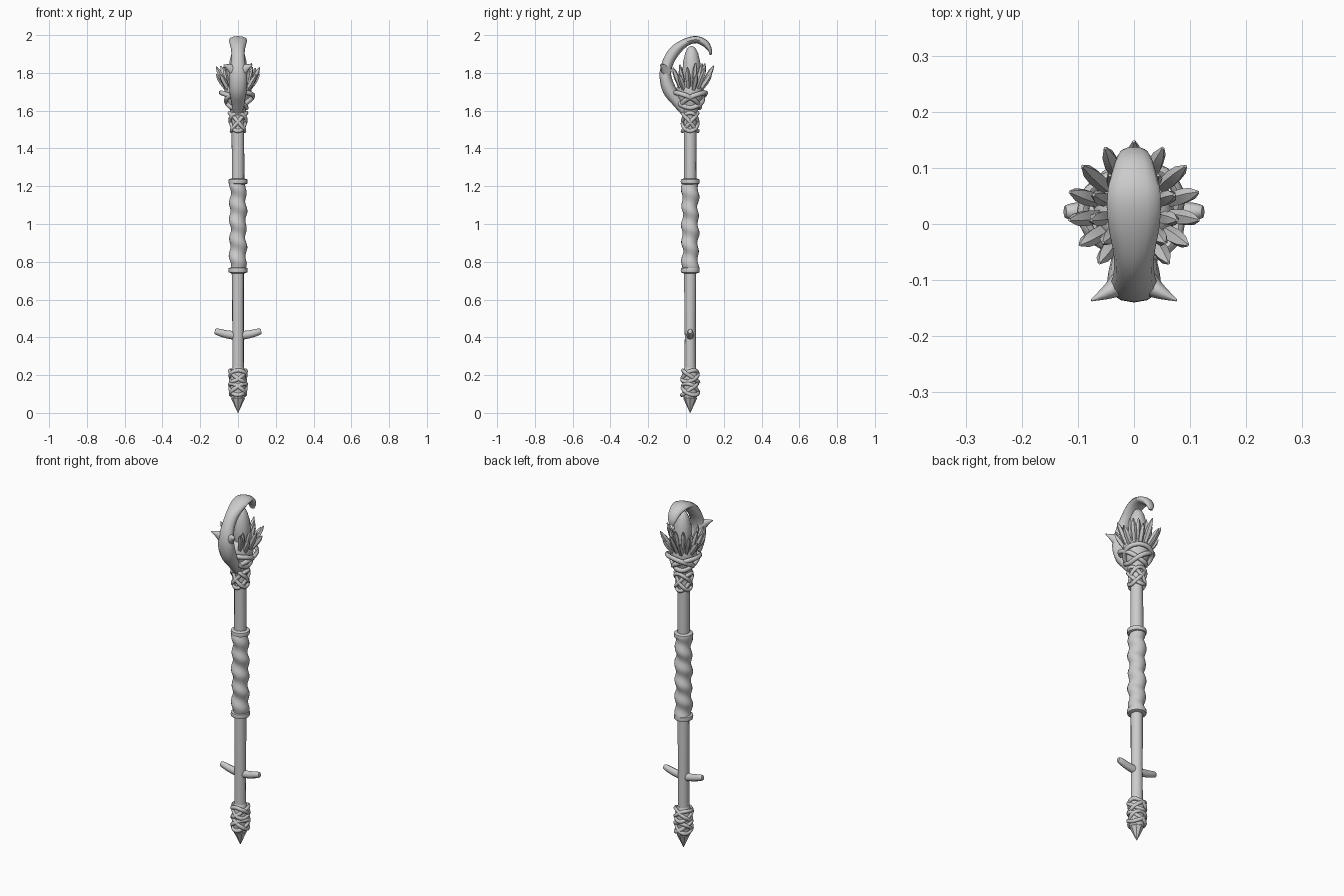
import bpy, bmesh, math, random
from mathutils import Vector, Matrix

random.seed(4)
cube = bpy.data.objects.get("Cube")
if cube:
    bpy.data.objects.remove(cube, do_unlink=True)

CY = 0.022  # shaft axis sits slightly behind the centre
AXIS = Matrix.Translation((0, CY, 0))

grey = bpy.data.materials.new("light_grey")
grey.use_nodes = True
grey.diffuse_color = (0.6, 0.6, 0.6, 1)
grey.node_tree.nodes["Principled BSDF"].inputs["Base Color"].default_value = (0.6, 0.6, 0.6, 1)


def finish(name, bm, angle=45):
    bmesh.ops.recalc_face_normals(bm, faces=bm.faces)
    me = bpy.data.meshes.new(name)
    bm.to_mesh(me)
    bm.free()
    me.materials.append(grey)
    me.shade_smooth()
    me.set_sharp_from_angle(angle=math.radians(angle))
    ob = bpy.data.objects.new(name, me)
    bpy.context.collection.objects.link(ob)
    return ob


def skin(bm, rings, closed=False):
    """Bridge successive rings of points with quads."""
    rows = [[bm.verts.new(p) for p in r] for r in rings]
    n = len(rows[0])
    for a, b in zip(rows, rows[1:] + (rows[:1] if closed else [])):
        for i in range(n):
            j = (i + 1) % n
            bm.faces.new((a[i], a[j], b[j], b[i]))
    if not closed:
        bm.faces.new(rows[0])
        bm.faces.new(rows[-1])


def lathe(name, profile, sides=14, matrix=AXIS, bump=None, angle=45):
    """Turn (radius, z) pairs about the axis; bump(angle, z) adds to the radius."""
    rings = []
    for r, z in profile:
        ring = []
        for i in range(sides):
            a = math.tau * i / sides
            rr = r + (bump(a, z) if bump else 0)
            ring.append(matrix @ Vector((rr * math.cos(a), rr * math.sin(a), z)))
        rings.append(ring)
    bm = bmesh.new()
    skin(bm, rings)
    return finish(name, bm, angle)


def smooth_path(pts, steps=4):
    """Catmull-Rom through tuples of any length."""
    out = []
    ext = [pts[0]] + pts + [pts[-1]]
    for p0, p1, p2, p3 in zip(ext, ext[1:], ext[2:], ext[3:]):
        for s in range(steps):
            t = s / steps
            out.append(tuple(b + 0.5 * t * (c - a + t * (2 * a - 5 * b + 4 * c - d + t * (3 * (b - c) + d - a)))
                             for a, b, c, d in zip(p0, p1, p2, p3)))
    return out + [pts[-1]]


def sweep(name, pts, ref, sides=10, closed=False):
    """Sweep an ellipse along (x, y, z, width towards ref, other width)."""
    ref, n, rings = Vector(ref), len(pts), []
    for k, p in enumerate(pts):
        before = pts[k - 1] if k or closed else p
        after = pts[(k + 1) % n] if k < n - 1 or closed else p
        t = (Vector(after[:3]) - Vector(before[:3])).normalized()
        u = (ref - t * ref.dot(t)).normalized()
        v = t.cross(u)
        rings.append([Vector(p[:3]) + u * p[3] * math.cos(a) + v * p[4] * math.sin(a)
                      for a in (math.tau * i / sides for i in range(sides))])
    bm = bmesh.new()
    skin(bm, rings, closed)
    return finish(name, bm, 60)


def binding(name, z, tilt, radius, flare, phase, thick=0.010):
    """A tilted loop of cord round the shaft."""
    pts = []
    for i in range(28):
        a = math.tau * i / 28
        dz = tilt * math.sin(a + phase)
        r = radius + flare * dz + 0.003 * math.sin(3 * a + phase)
        pts.append((r * math.cos(a), CY + r * math.sin(a), z + dz, thick * 1.2, thick))
    sweep(name, pts, (0, 0, 1), 7, True)


# Shaft and its pointed foot
lathe("shaft", [(0.031, 0.15), (0.030, 0.4), (0.032, 0.75), (0.033, 1.2), (0.033, 1.6)],
      bump=lambda a, z: 0.0015 * math.sin(3 * a + 7 * z))
lathe("foot_spike", [(0.001, 0), (0.036, 0.075), (0.03, 0.09)], 8, angle=30)
lathe("foot_core", [(0.032, 0.075), (0.042, 0.1), (0.038, 0.16), (0.042, 0.21), (0.031, 0.24)])

# Grip with a spiral leather wrap and end collars
lathe("grip", [(0.043, 0.75 + 0.48 * i / 48) for i in range(49)], 20,
      bump=lambda a, z: 0.005 * math.sin(math.tau * z / 0.095 + a) + 0.002 * math.sin(2 * a + 31 * z))
for label, z in (("lower", 0.755), ("upper", 1.225)):
    lathe(label + "_collar", [(0.036, z - 0.016), (0.049, z - 0.011), (0.051, z),
                              (0.049, z + 0.011), (0.036, z + 0.016)], 18)

# Side pegs
for label, s in (("left", 1), ("right", -1)):
    path = smooth_path([(0, CY, 0.408, 0.02, 0.024), (s * 0.06, CY, 0.416, 0.018, 0.021),
                        (s * 0.105, CY, 0.428, 0.016, 0.018), (s * 0.123, CY, 0.432, 0.011, 0.013)])
    sweep(label + "_peg", path, (0, 1, 0), 8)

# Cord bindings at the foot, neck and head
for i in range(3):
    ph = math.tau * i / 3
    binding("foot_cord", 0.125, 0.03, 0.042, 0, ph, 0.009)
    binding("foot_cord", 0.195, 0.03, 0.042, 0, ph + 1, 0.009)
for ph in (0, math.pi, math.pi / 2, -math.pi / 2):
    binding("neck_cord", 1.54, 0.048, 0.041, 0.05, ph, 0.009)
for ph in (0.4, math.pi - 0.4, -math.pi / 2):
    binding("head_cord", 1.655, 0.04, 0.068, 0.5, ph, 0.011)

# Flared cup and the egg-shaped gem it holds
lathe("head_cup", [(0.034, 1.56), (0.042, 1.6), (0.054, 1.64), (0.068, 1.68),
                   (0.072, 1.72), (0.055, 1.75), (0.02, 1.76)], 16)
lathe("gem", [(0.03, 1.7), (0.046, 1.76), (0.049, 1.81), (0.045, 1.86),
              (0.034, 1.905), (0.02, 1.932), (0.004, 1.943)], 12,
      Matrix.Translation((0, 0.03, 0)))


def crystal(name, angle, base_r, base_z, tip_r, tip_z, width):
    """Faceted shard leaning outwards from the cup."""
    d = Vector((math.cos(angle), math.sin(angle), 0))
    base = d * base_r + Vector((0, CY, base_z))
    tip = d * tip_r + Vector((0, CY, tip_z))
    axis = tip - base
    m = Matrix.Translation(base) @ axis.to_track_quat('Z', 'Y').to_matrix().to_4x4()
    n = axis.length
    lathe(name, [(width * 0.7, 0), (width, n * 0.6), (width * 0.8, n * 0.82), (width * 0.2, n)],
          5, m, angle=20)


# Crystal crown, open at the front where the hook rises
for i in range(13):
    a = math.radians(-56 + 292 * i / 12)
    crystal("outer_crystal", a, 0.045, 1.69, 0.117 + 0.008 * math.sin(a),
            1.825 - 0.035 * (i % 2) + random.uniform(0, 0.015), 0.015)
for i in range(9):
    a = math.radians(-45 + 270 * i / 8)
    crystal("inner_crystal", a, 0.04, 1.7, 0.078, 1.84 + random.uniform(-0.015, 0.015), 0.014)

# Curved hook arching over the gem: y, z, half width in x, half thickness
spine = [(0.0, 1.59, 0.025, 0.025), (-0.045, 1.645, 0.036, 0.028), (-0.088, 1.71, 0.046, 0.036),
         (-0.109, 1.785, 0.047, 0.031), (-0.096, 1.855, 0.038, 0.03), (-0.058, 1.917, 0.036, 0.029),
         (0.0, 1.962, 0.046, 0.021), (0.055, 1.976, 0.047, 0.019),
         (0.1, 1.957, 0.037, 0.019), (0.125, 1.925, 0.027, 0.012), (0.131, 1.895, 0.012, 0.005)]
sweep("hook", smooth_path([(0, *p) for p in spine]), (1, 0, 0), 12)

# Thorns on the outer edge of the hook
for label, s in (("left", 1), ("right", -1)):
    path = smooth_path([(s * 0.015, -0.1, 1.805, 0.036, 0.026), (s * 0.045, -0.12, 1.828, 0.02, 0.014),
                        (s * 0.076, -0.136, 1.842, 0.002, 0.002)])
    sweep(label + "_thorn", path, (0, 0, 1), 8)
